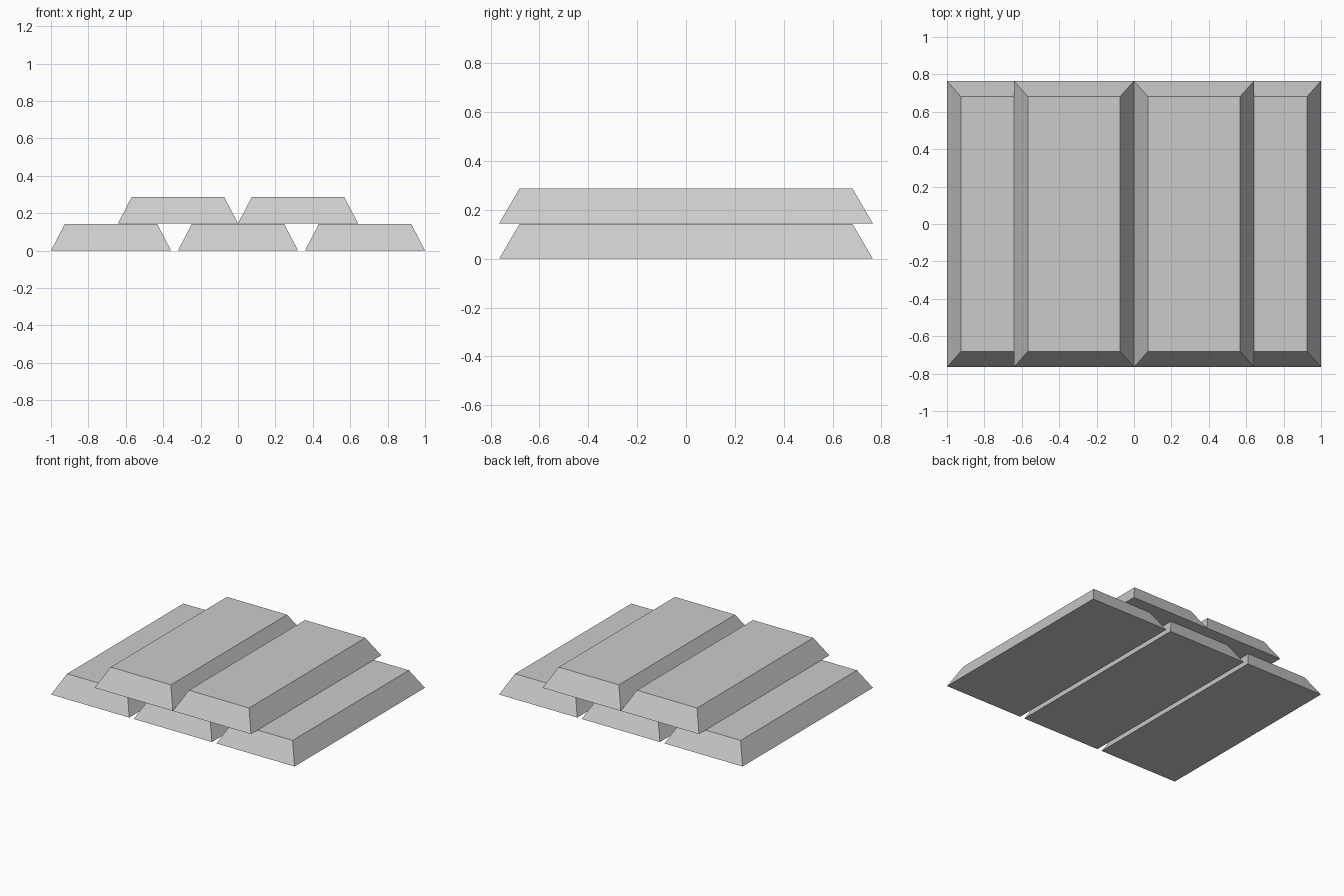
import bpy
import bmesh

if "Cube" in bpy.data.objects:
    bpy.data.objects.remove(bpy.data.objects["Cube"])

WIDTH, LENGTH, HEIGHT = 0.642, 1.53, 0.142
INSET_X, INSET_Y = 0.074, 0.083
LAYER_Z = 0.145


def ingot(name, x, z):
    # Box with its top face scaled in to give sloping sides
    bm = bmesh.new()
    bmesh.ops.create_cube(bm, size=1)
    for v in bm.verts:
        top = v.co.z > 0
        w = WIDTH - (2 * INSET_X if top else 0)
        l = LENGTH - (2 * INSET_Y if top else 0)
        v.co = (v.co.x * w, v.co.y * l, HEIGHT if top else 0)
    mesh = bpy.data.meshes.new(name)
    bm.to_mesh(mesh)
    bm.free()
    obj = bpy.data.objects.new(name, mesh)
    obj.location = (x, 0, z)
    bpy.context.collection.objects.link(obj)


# Bottom row of three bars
for side, x in (("left", -0.679), ("middle", 0), ("right", 0.679)):
    ingot(f"bottom_bar_{side}", x, 0)

# Top row of two bars
for side, x in (("left", -0.321), ("right", 0.321)):
    ingot(f"top_bar_{side}", x, LAYER_Z)
